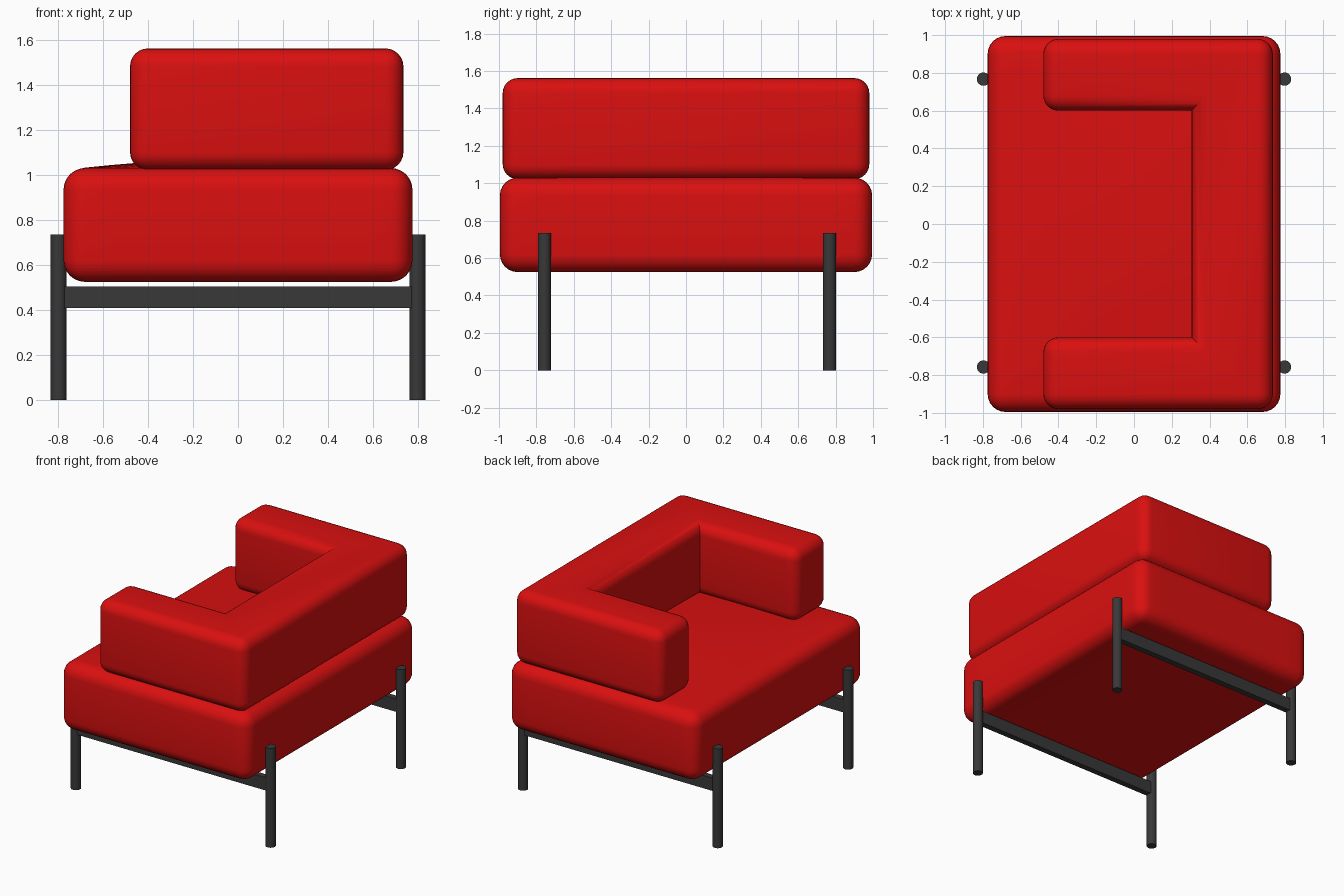
import bpy, bmesh, math
from mathutils import Vector

cube = bpy.data.objects.get("Cube")
if cube:
    bpy.data.objects.remove(cube, do_unlink=True)


def material(name, rgb):
    m = bpy.data.materials.new(name)
    m.use_nodes = True
    m.diffuse_color = (*rgb, 1)
    bsdf = m.node_tree.nodes["Principled BSDF"]
    bsdf.inputs["Base Color"].default_value = (*rgb, 1)
    bsdf.inputs["Roughness"].default_value = 0.7
    return m


RED = material("red_fabric", (0.7, 0.005, 0.005))
GREY = material("dark_grey_metal", (0.04, 0.04, 0.04))


def finish(bm, name, mat):
    bmesh.ops.recalc_face_normals(bm, faces=bm.faces)
    mesh = bpy.data.meshes.new(name)
    bm.to_mesh(mesh)
    bm.free()
    obj = bpy.data.objects.new(name, mesh)
    bpy.context.collection.objects.link(obj)
    mesh.materials.append(mat)
    bpy.ops.object.select_all(action='DESELECT')
    obj.select_set(True)
    bpy.context.view_layer.objects.active = obj
    bpy.ops.object.shade_smooth_by_angle(angle=math.radians(35))
    return obj


def rounded_prism(outline, z0, z1, radius, segments=6, sharp=()):
    """Extrude an outline and round every edge except verticals at sharp corners."""
    bm = bmesh.new()
    base = bm.faces.new([bm.verts.new((x, y, z0)) for x, y in outline])
    top = bmesh.ops.extrude_face_region(bm, geom=[base], use_keep_orig=True)
    verts = [v for v in top["geom"] if isinstance(v, bmesh.types.BMVert)]
    bmesh.ops.translate(bm, verts=verts, vec=(0, 0, z1 - z0))
    bmesh.ops.recalc_face_normals(bm, faces=bm.faces)

    def is_sharp(e):
        a, b = (v.co for v in e.verts)
        return (a - b).xy.length < 1e-5 and any((a.xy - Vector(s)).length < 1e-4 for s in sharp)

    edges = [e for e in bm.edges if not is_sharp(e)]
    bmesh.ops.bevel(bm, geom=edges, offset=radius, segments=segments,
                    profile=0.5, affect='EDGES', clamp_overlap=True)
    return bm


# Seat cushion with a gently crowned top
sx, sy = 0.775, 0.995
bm = rounded_prism([(-sx, -sy), (sx, -sy), (sx, sy), (-sx, sy)], 0.525, 1.03, 0.095)
for axis, half in ((Vector((1, 0, 0)), 0.68), (Vector((0, 1, 0)), 0.9)):
    for i in range(-5, 6):
        bmesh.ops.bisect_plane(bm, geom=bm.verts[:] + bm.edges[:] + bm.faces[:],
                               plane_co=axis * half * i / 6, plane_no=axis)
for v in bm.verts:
    if v.co.z > 1.0:
        v.co.z += 0.04 * max(0, 1 - (v.co.x / 0.7) ** 2) * max(0, 1 - (v.co.y / 0.92) ** 2)
finish(bm, "seat_cushion", RED)

# Wraparound backrest and arms, mitred at the inner corners
front, back, inner = -0.48, 0.735, 0.305
out_y, in_y = 0.98, 0.6
outline = [(front, -out_y), (back, -out_y), (back, out_y), (front, out_y),
           (front, in_y), (inner, in_y), (inner, -in_y), (front, -in_y)]
bm = rounded_prism(outline, 1.022, 1.562, 0.08, sharp=[(inner, in_y), (inner, -in_y)])
finish(bm, "back_and_arms", RED)

# Round legs joined in pairs by flat rails
for side, y in (("right", -0.757), ("left", 0.767)):
    for end, x in (("front", -0.797), ("back", 0.797)):
        bm = bmesh.new()
        bmesh.ops.create_cone(bm, cap_ends=True, segments=24, radius1=0.035,
                              radius2=0.035, depth=0.735)
        bmesh.ops.translate(bm, verts=bm.verts, vec=(x, y, 0.3675))
        finish(bm, f"{end}_{side}_leg", GREY)
    bm = bmesh.new()
    bmesh.ops.create_cube(bm, size=1)
    bmesh.ops.scale(bm, verts=bm.verts, vec=(1.56, 0.045, 0.095))
    bmesh.ops.translate(bm, verts=bm.verts, vec=(0, y, 0.457))
    finish(bm, f"{side}_rail", GREY)
